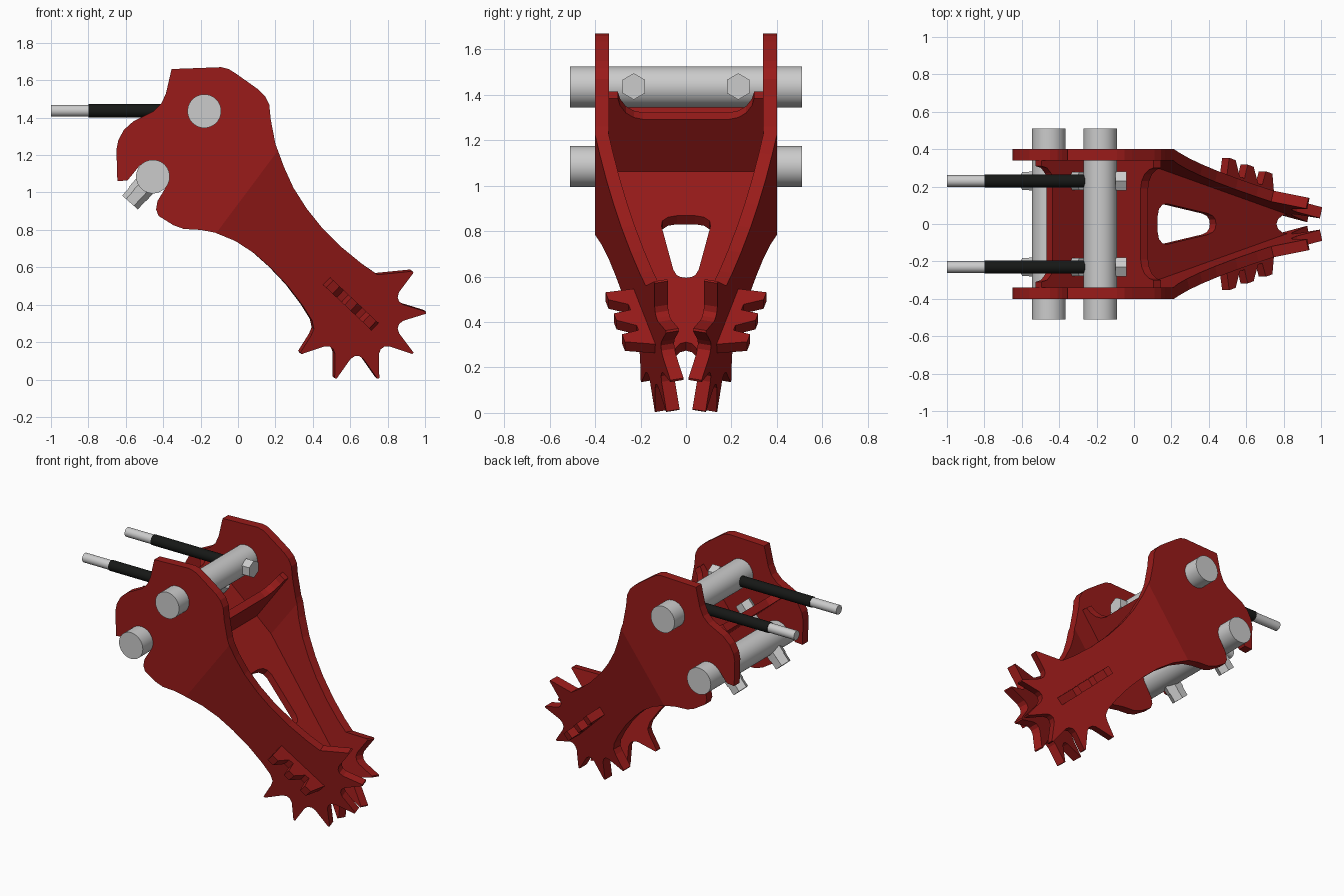
import bpy, bmesh
from math import sin, cos, radians
from mathutils import Vector

if "Cube" in bpy.data.objects:
    bpy.data.objects.remove(bpy.data.objects["Cube"])


def material(name, color):
    m = bpy.data.materials.new(name)
    m.diffuse_color = (*color, 1)
    m.use_nodes = True
    m.node_tree.nodes["Principled BSDF"].inputs["Base Color"].default_value = m.diffuse_color
    return m


RED = material("red_paint", (0.32, 0.011, 0.01))
BLACK = material("black_rubber", (0.008, 0.009, 0.008))


def bend(x, z):
    """Inward shift of a side plate past its bend line."""
    return 0.27 * max(0, (x - 0.05) * 0.8 - (z - 1.01) * 0.6)


def sheet(name, polys, thickness, fold=False, mirror=False):
    """Plate made of flat outlines, optionally folded, then thickened."""
    bm = bmesh.new()
    for poly in polys:
        bm.faces.new([bm.verts.new(p) for p in poly])
    bmesh.ops.remove_doubles(bm, verts=bm.verts[:], dist=1e-4)
    if fold:
        bmesh.ops.bisect_plane(bm, geom=bm.verts[:] + bm.edges[:] + bm.faces[:],
                               plane_co=(0.05, 0, 1.01), plane_no=(0.8, 0, -0.6))
        for v in bm.verts:
            v.co.y -= bend(v.co.x, v.co.z)
    bmesh.ops.recalc_face_normals(bm, faces=bm.faces[:])
    me = bpy.data.meshes.new(name)
    bm.to_mesh(me)
    bm.free()
    me.materials.append(RED)
    ob = bpy.data.objects.new(name, me)
    bpy.context.collection.objects.link(ob)
    s = ob.modifiers.new("thickness", 'SOLIDIFY')
    s.thickness = thickness
    s.offset = 0
    if mirror:
        m = ob.modifiers.new("mirror", 'MIRROR')
        m.use_axis = (False, True, False)
    return ob


def rod(name, a, b, r, sides=40, mat=None):
    """Cylinder or hexagon between two points."""
    a, b = Vector(a), Vector(b)
    bpy.ops.mesh.primitive_cylinder_add(vertices=sides, radius=r, depth=(b - a).length,
                                        location=(a + b) / 2)
    ob = bpy.context.object
    ob.name = name
    ob.rotation_euler = (b - a).to_track_quat('Z', 'Y').to_euler()
    if sides > 6:
        bpy.ops.object.shade_smooth_by_angle(angle=radians(30))
    if mat:
        ob.data.materials.append(mat)
    return ob


# Side plates: long arm edge, toothed end, belly, slot for the lower pin, crown
top = [(-0.355, 1.66), (-0.22, 1.665), (-0.09, 1.67), (-0.05, 1.66), (-0.01, 1.635),
       (0.11, 1.55), (0.145, 1.515), (0.167, 1.47), (0.175, 1.39), (0.2, 1.26), (0.24, 1.14),
       (0.29, 1.03), (0.36, 0.92), (0.44, 0.82), (0.55, 0.71), (0.66, 0.62), (0.74, 0.565)]


def polar(r, deg):
    return (0.63 + r * cos(radians(deg)), 0.362 + r * sin(radians(deg)))


teeth = []
for i in range(6):
    a = 36 - 36 * i
    teeth += [polar(0.37, a + 0.8), polar(0.37, a - 0.8)]
    if i < 5:
        teeth += [polar(0.25, a - 10), polar(0.233, a - 15),
                  polar(0.233, a - 21), polar(0.25, a - 26)]
belly = [(0.385, 0.24), (0.4, 0.275), (0.39, 0.32), (0.34, 0.4), (0.26, 0.505), (0.17, 0.6),
         (0.08, 0.68), (-0.02, 0.745), (-0.12, 0.785), (-0.2, 0.8), (-0.29, 0.805),
         (-0.345, 0.825), (-0.425, 0.875), (-0.438, 0.91), (-0.43, 0.955)]
slot = [(-0.39, 1.02), (-0.37, 1.08), (-0.4, 1.15), (-0.46, 1.175), (-0.525, 1.145),
        (-0.59, 1.065), (-0.645, 1.06)]
crown = [(-0.65, 1.23), (-0.64, 1.28), (-0.61, 1.335), (-0.56, 1.38), (-0.45, 1.435),
         (-0.41, 1.475), (-0.385, 1.53)]
sheet("side_plates", [[(x, 0.37, z) for x, z in top + teeth + belly + slot + crown]],
      0.06, fold=True, mirror=True)


# Web between the side plates, with a rounded triangular window
def halves(pts, origin, direction):
    o, d = Vector(origin), Vector(direction).normalized()
    return [[o + d * u + Vector((0, y * s, 0)) for u, y in pts] for s in (1, -1)]


web = [(-0.44, 0), (-0.44, 0.24), (-0.45, 0.27), (-0.48, 0.3), (-0.52, 0.31), (-0.52, 0.35),
       (0.164, 0.35), (1.25, 0.057), (1.19, 0.045), (1.16, 0.025), (1.15, 0),
       (0.72, 0), (0.715, 0.025), (0.7, 0.042), (0.665, 0.056), (0.375, 0.108),
       (0.34, 0.104), (0.315, 0.08), (0.305, 0.04), (0.305, 0)]
sheet("arm_web", halves(web, (-0.12, 0, 1.05), (0.7526, 0, -0.6585)), 0.05)

# Upper cross plate with a dished top edge
brace = [(0, 0), (0, 0.35), (0.41, 0.35), (0.41, 0.3), (0.37, 0.29), (0.33, 0.265),
         (0.305, 0.23), (0.295, 0.19), (0.295, 0)]
sheet("cross_plate", halves(brace, (-0.12, 0, 1.07), (0.5944, 0, 0.804)), 0.05)

# Toothed fins standing out from the plates
fin = [(0, -0.03), (0.028, 0.13), (0.075, 0.13), (0.105, 0.05), (0.14, 0.05), (0.163, 0.13),
       (0.207, 0.13), (0.24, 0.05), (0.27, 0.05), (0.297, 0.13), (0.345, 0.13), (0.364, -0.03)]
pts = []
for t, h in fin:
    x, z = 0.47 + 0.728 * t, 0.53 - 0.687 * t
    pts.append((x, 0.4 + h - bend(x, z), z))
sheet("side_fins", [pts], 0.055, mirror=True)

# Mounting pins
rod("upper_pin", (-0.18, -0.51, 1.435), (-0.18, 0.51, 1.435), 0.09)
rod("lower_pin", (-0.455, -0.51, 1.085), (-0.455, 0.51, 1.085), 0.09)


# Sleeved tie rods and clamp bolts on each side
def clamp(y, t):
    return (-0.455 + 0.66 * t, y, 1.085 + 0.75 * t)


for side, y in (("left", 0.23), ("right", -0.23)):
    rod("tie_rod_" + side, (-1, y, 1.437), (-0.06, y, 1.437), 0.031, 24)
    rod("rod_sleeve_" + side, (-0.8, y, 1.437), (-0.2, y, 1.437), 0.035, 24, BLACK)
    rod("rod_nut_" + side, (-0.1, y, 1.437), (-0.04, y, 1.437), 0.058, 6)
    rod("clamp_bolt_" + side, clamp(y, -0.1), clamp(y, 0.27), 0.03, 24)
    rod("bolt_head_" + side, clamp(y, -0.185), clamp(y, -0.125), 0.056, 6)
    rod("bolt_washer_" + side, clamp(y, -0.125), clamp(y, -0.07), 0.06, 6)
    rod("clamp_nut_" + side, clamp(y, 0.22), clamp(y, 0.28), 0.056, 6)
